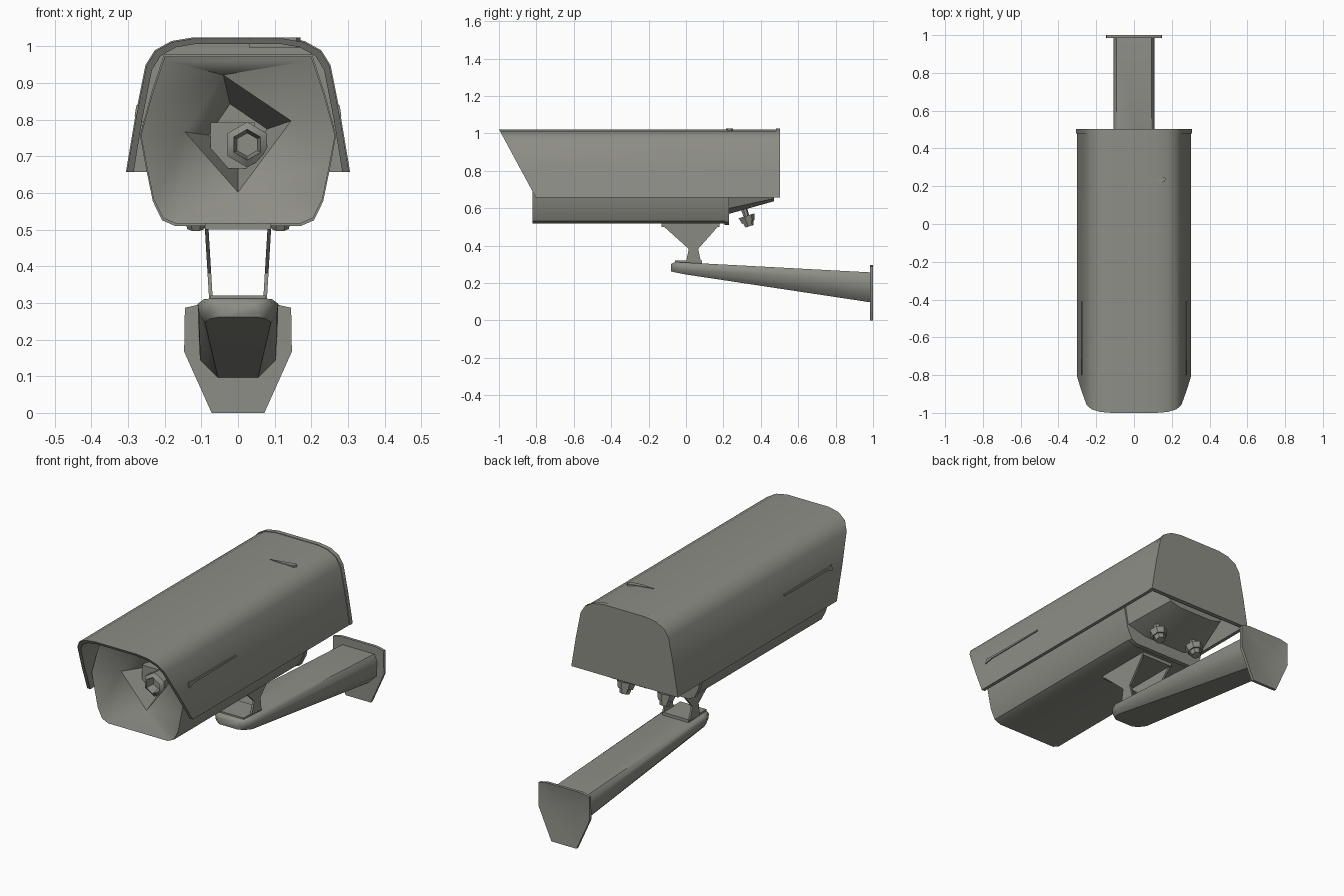
import bpy, bmesh, math
from mathutils import Vector, Matrix

if "Cube" in bpy.data.objects:
    bpy.data.objects.remove(bpy.data.objects["Cube"])

grey = bpy.data.materials.new("warm grey metal")
grey.use_nodes = True
COLOUR = (0.27, 0.27, 0.24, 1)
grey.diffuse_color = COLOUR
grey.node_tree.nodes["Principled BSDF"].inputs["Base Color"].default_value = COLOUR


def finish(name, bm, angle=40):
    bmesh.ops.recalc_face_normals(bm, faces=bm.faces[:])
    mesh = bpy.data.meshes.new(name)
    bm.to_mesh(mesh)
    bm.free()
    mesh.materials.append(grey)
    obj = bpy.data.objects.new(name, mesh)
    bpy.context.collection.objects.link(obj)
    bpy.ops.object.select_all(action='DESELECT')
    obj.select_set(True)
    bpy.context.view_layer.objects.active = obj
    bpy.ops.object.shade_smooth_by_angle(angle=math.radians(angle))
    return obj


def add_rings(bm, rings, start=True, end=True):
    """Skin rings of equal point count; returns the vertex rings."""
    loops = [[bm.verts.new(p) for p in ring] for ring in rings]
    for a, b in zip(loops, loops[1:]):
        for i in range(len(a)):
            j = (i + 1) % len(a)
            bm.faces.new((a[i], a[j], b[j], b[i]))
    if start:
        bm.faces.new(loops[0])
    if end:
        bm.faces.new(loops[-1])
    return loops


def loft(name, rings, angle=40):
    bm = bmesh.new()
    add_rings(bm, rings)
    return finish(name, bm, angle)


def mirrored(half):
    """Close a right-hand half profile (x, z) into a symmetric one."""
    return half + [(-x, z) for x, z in reversed(half)]


def at_y(profile, y):
    return [(x, y, z) for x, z in profile]


def ring_edges(loop):
    return [e for v in loop for e in v.link_edges if e.other_vert(v) in loop]


# Sun hood: thin open shell with a slanted front
outer = mirrored([(0.303, 0.66), (0.278, 0.81), (0.25, 0.95), (0.225, 0.99), (0.18, 1.015), (0.12, 1.025)])
inner = [(x * 0.94, 0.66 + (z - 0.66) * 0.96) for x, z in outer]
shell = outer + inner[::-1]
slant = [(x, -1 + (1.025 - z) * 0.54, z) for x, z in shell]
loft("sun_hood", [slant, at_y(shell, 0.49)])

# Rear cap closing the hood
cap = [(x * 1.01, 0.66 + (z - 0.66) * 1.008) for x, z in outer]
loft("rear_cap", [at_y(cap, 0.48), at_y(cap, 0.503)], 35)

# Housing with a dished front and a tilted square lens well
body = mirrored([(0.17, 0.52), (0.205, 0.535), (0.23, 0.585), (0.248, 0.67),
                 (0.265, 0.76), (0.235, 0.87), (0.2, 0.975)])
lip = [(x * 0.96, 0.75 + (z - 0.75) * 0.95) for x, z in body]
well = [(-0.04, 0.925), (0.145, 0.8), (0.0, 0.605), (-0.145, 0.77)]
well_back = [(x * 0.55, 0.75 + (z - 0.75) * 0.55) for x, z in well]
bm = bmesh.new()
shell_loops = add_rings(bm, [at_y(body, 0.22), at_y(body, -0.82), at_y(lip, -0.815)], True, False)
well_loops = add_rings(bm, [at_y(well, -0.75), at_y(well_back, -0.62)], False, True)
bmesh.ops.bridge_loops(bm, edges=list(set(ring_edges(shell_loops[-1]) + ring_edges(well_loops[0]))))
finish("housing", bm, 40)

# Lip around the back of the housing
flange = [(x * 1.01, 0.75 + (z - 0.75) * 1.03) for x, z in body]
loft("housing_back_lip", [at_y(flange, 0.205), at_y(flange, 0.23)], 40)

# Sloping underside behind the housing
tail_front = mirrored([(0.12, 0.57), (0.23, 0.6), (0.265, 0.8)])
tail_back = mirrored([(0.1, 0.64), (0.16, 0.655), (0.24, 0.8)])
loft("rear_underside", [at_y(tail_front, 0.22), at_y(tail_back, 0.47)], 30)

# Lens: square mount and a hollow six-sided barrel
mount = [(-0.075, 0.67), (0.045, 0.67), (0.045, 0.795), (-0.075, 0.795)]
loft("lens_mount", [at_y(mount, -0.61), at_y(mount, -0.68)], 30)


def hexagon(radius, y):
    return [(0.025 + radius * math.sin(k * math.pi / 3), y,
             0.735 + radius * math.cos(k * math.pi / 3)) for k in range(6)]


loft("lens_barrel", [hexagon(0.06, -0.64), hexagon(0.062, -0.72), hexagon(0.042, -0.735),
                     hexagon(0.032, -0.69)], 40)

# Side slits and the small catch on top of the hood
for side, label in ((1, "left"), (-1, "right")):
    ends = []
    for y, tall in ((-0.8, 0.02), (-0.76, 0.009), (-0.41, 0.006)):
        x = 0.2745
        ends.append([(side * (x + dx - dz * 0.17), y, 0.835 + dz)
                     for dx, dz in ((-0.004, -tall), (0.004, -tall), (0.004, tall * 0.4), (-0.004, tall * 0.4))])
    loft(label + "_side_strip", ends, 30)
catch = [(0.03, 0.22), (0.1, 0.215), (0.16, 0.222), (0.17, 0.24), (0.16, 0.25), (0.1, 0.235)]
loft("top_catch", [[(x, y, 1.0) for x, y in catch], [(x, y, 1.028) for x, y in catch]], 30)

# Screw knobs below the rear slope
for side, label in ((1, "left"), (-1, "right")):
    bm = bmesh.new()
    tilt = Matrix.Translation((side * 0.115, 0.325, 0.55)) @ Matrix.Rotation(0.3, 4, 'X')
    for radius, low, high in ((0.018, -0.02, 0.05), (0.046, -0.022, 0.012), (0.03, -0.046, -0.022)):
        bmesh.ops.create_cone(bm, cap_ends=True, segments=7, radius1=radius * 0.8, radius2=radius,
                              depth=high - low,
                              matrix=tilt @ Matrix.Translation((0, 0, (low + high) / 2)))
    finish(label + "_knob", bm, 30)

# Swivel bracket: two side cheeks between a top and a foot plate
cheek = [(-0.13, 0.515), (0.18, 0.515), (0.065, 0.385), (0.08, 0.315), (0.0, 0.315), (0.015, 0.385)]
for side, label in ((1, "left"), (-1, "right")):
    loft(label + "_bracket_cheek",
         [[(side * (0.086 + dx - (0.515 - z) * 0.06), y, z) for y, z in cheek] for dx in (-0.005, 0.005)], 30)


def plate(name, x, y0, y1, z0, z1):
    corners = [(-x, y0), (x, y0), (x, y1), (-x, y1)]
    loft(name, [[(a, b, z) for a, b in corners] for z in (z0, z1)], 30)


plate("bracket_top", 0.09, -0.13, 0.18, 0.503, 0.522)
plate("bracket_foot", 0.075, -0.06, 0.085, 0.3, 0.323)


# Tapered wall arm with a rounded tip
def arm_ring(y, top, bottom, width, low_width):
    high = top - (top - bottom) * 0.2
    return at_y(mirrored([(low_width, bottom), (width * 0.96, bottom + (top - bottom) * 0.3),
                          (width, high), (width * 0.85, top)]), y)


loft("wall_arm", [arm_ring(-0.08, 0.305, 0.265, 0.06, 0.05),
                  arm_ring(-0.06, 0.315, 0.26, 0.09, 0.075),
                  arm_ring(-0.01, 0.313, 0.25, 0.11, 0.09),
                  arm_ring(0.985, 0.26, 0.1, 0.108, 0.055)], 45)

# Wall plate with a shallow dished back
mount_plate = mirrored([(0.072, 0.003), (0.147, 0.17), (0.145, 0.29), (0.1, 0.3)])
dish = [(x * 0.6, 0.18 + (z - 0.18) * 0.5) for x, z in mount_plate]
loft("wall_plate", [at_y(mount_plate, 0.985), at_y(mount_plate, 1.0), at_y(dish, 0.99)], 40)

# Stand the model on the ground
for obj in bpy.context.scene.objects:
    if obj.type == 'MESH':
        obj.data.transform(Matrix.Translation(Vector((0, 0, -0.003))))
